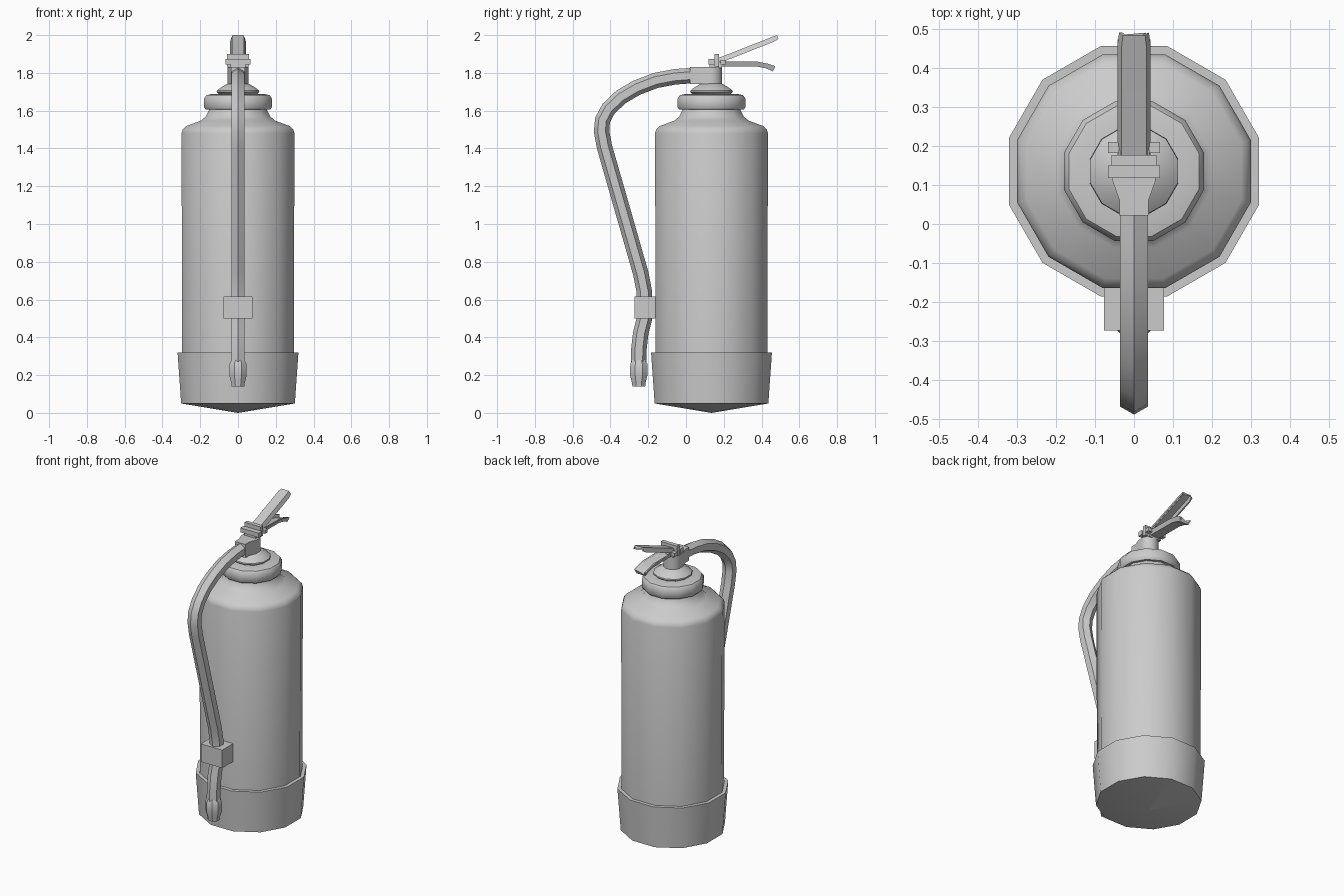
import bpy, bmesh, math
from mathutils import Vector

if "Cube" in bpy.data.objects:
    bpy.data.objects.remove(bpy.data.objects["Cube"])

CY = 0.135  # y of the cylinder axis


def loft(name, rings, angle=38):
    """Skin a list of equal-length point rings and cap both ends."""
    bm = bmesh.new()
    vs = [[bm.verts.new(p) for p in r] for r in rings]
    n = len(vs[0])
    for a, b in zip(vs, vs[1:]):
        for i in range(n):
            j = (i + 1) % n
            bm.faces.new((a[i], a[j], b[j], b[i]))
    bm.faces.new(vs[0])
    bm.faces.new(vs[-1])
    bmesh.ops.remove_doubles(bm, verts=bm.verts, dist=0.0002)
    bmesh.ops.recalc_face_normals(bm, faces=bm.faces)
    me = bpy.data.meshes.new(name)
    bm.to_mesh(me)
    bm.free()
    me.shade_smooth()
    me.set_sharp_from_angle(angle=math.radians(angle))
    ob = bpy.data.objects.new(name, me)
    bpy.context.collection.objects.link(ob)
    return ob


def lathe(name, profile, cy=CY, n=12):
    """Turned part; profile radii are measured to the flats."""
    k = 1 / math.cos(math.pi / n)
    ang = [2 * math.pi * (i + 0.5) / n for i in range(n)]
    return loft(name, [[(r * k * math.cos(a), cy + r * k * math.sin(a), z) for a in ang]
                       for r, z in profile])


def sweep(name, path, sections):
    """Sweep (x, normal) sections along a path in the y-z plane."""
    pts = [Vector((0, y, z)) for y, z in path]
    rings = []
    for i, p in enumerate(pts):
        t = (pts[min(i + 1, len(pts) - 1)] - pts[max(i - 1, 0)]).normalized()
        nrm = Vector((0, -t.z, t.y))
        rings.append([p + Vector((x, 0, 0)) + nrm * h for x, h in sections[i]])
    return loft(name, rings)


def box(name, x, y0, y1, z0, z1):
    return loft(name, [[(-x, y0, z), (x, y0, z), (x, y1, z), (-x, y1, z)] for z in (z0, z1)])


def channel(w, h, t, flip=1):
    """Thin folded sheet section with a flat crown."""
    half = [(w, -h), (w * 0.75, 0)]
    inner = [(w * 0.75 - t * 0.6, -t), (w - t, -h)]
    pts = half + [(-x, y) for x, y in reversed(half)]
    pts += [(-x, y) for x, y in reversed(inner)] + list(reversed(inner))
    return [(x, y * flip) for x, y in pts]


# Tank and base boot
lathe("base_boot", [(0.0001, 0), (0.301, 0.05), (0.32, 0.32), (0.298, 0.32), (0.29, 0.29)])
lathe("tank", [(0.295, 0.2), (0.299, 1.48), (0.293, 1.5), (0.275, 1.518), (0.195, 1.548),
               (0.17, 1.57), (0.155, 1.6), (0.15, 1.63)])

# Neck collar and cap
lathe("neck_collar", [(0.14, 1.605), (0.17, 1.605), (0.179, 1.617), (0.179, 1.665),
                      (0.167, 1.682), (0.14, 1.688), (0.08, 1.69)])
lathe("valve_cap", [(0.09, 1.68), (0.113, 1.698), (0.112, 1.706), (0.095, 1.72),
                    (0.065, 1.738), (0.05, 1.745)])

# Valve body with the hose outlet
lathe("valve_body", [(0.055, 1.73), (0.055, 1.83)])
loft("hose_outlet", [[(-w, y, 1.742), (w, y, 1.742), (w, y, 1.83), (-w, y, 1.83)]
                     for w, y in ((0.037, 0.022), (0.037, 0.06), (0.055, 0.11), (0.055, 0.15))])

# Hinge block, cross bars and pin
box("hinge_block", 0.04, 0.125, 0.19, 1.825, 1.872)
box("front_hinge_bar", 0.066, 0.118, 0.15, 1.845, 1.874)
box("rear_hinge_bar", 0.066, 0.182, 0.21, 1.845, 1.868)
box("hinge_plate", 0.058, 0.15, 0.176, 1.835, 1.9)

# Squeeze lever and carrying handle
sweep("squeeze_lever", [(0.135, 1.868), (0.19, 1.886), (0.455, 1.99), (0.482, 2.0)],
      [channel(0.042, 0.027, 0.009)] * 3 + [channel(0.038, 0.022, 0.009)])
sweep("carrying_handle", [(0.15, 1.835), (0.38, 1.833), (0.425, 1.824), (0.46, 1.808)],
      [channel(0.042, 0.026, 0.009, -1)] * 3 + [channel(0.042, 0.03, 0.009, -1)])

# Hose, hexagonal in section
hexa = [(0.041 * math.sin(i * math.pi / 3), 0.041 * math.cos(i * math.pi / 3)) for i in range(6)]
hose = [(0.03, 1.786), (-0.06, 1.779), (-0.16, 1.76), (-0.26, 1.722), (-0.345, 1.672),
        (-0.41, 1.61), (-0.442, 1.55), (-0.447, 1.49), (-0.432, 1.41), (-0.24, 0.74),
        (-0.22, 0.64), (-0.22, 0.5), (-0.24, 0.42), (-0.249, 0.34), (-0.25, 0.26)]
sweep("hose", hose, [hexa] * len(hose))

# Hose clip and nozzle
box("hose_clip", 0.077, -0.272, -0.15, 0.5, 0.617)
lathe("nozzle", [(0.033, 0.282), (0.045, 0.26), (0.046, 0.2), (0.036, 0.16), (0.034, 0.14)],
      cy=-0.25, n=8)
